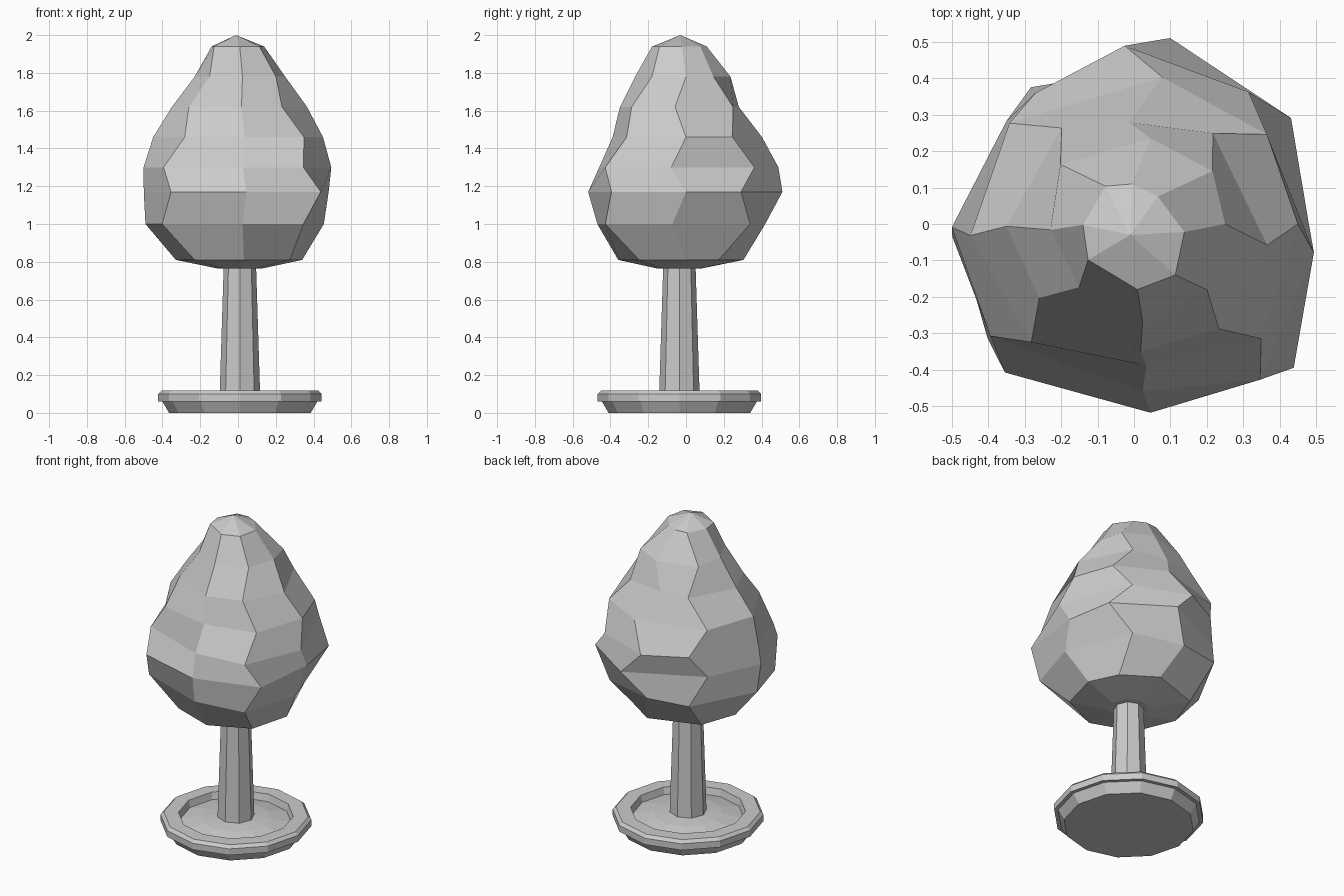
import bpy
import bmesh
from math import cos, sin, radians

cube = bpy.data.objects.get("Cube")
if cube:
    bpy.data.objects.remove(cube, do_unlink=True)

# Single plain grey
grey = bpy.data.materials.new("plain_grey")
grey.use_nodes = True
COLOUR = (0.6, 0.6, 0.6, 1)
grey.diffuse_color = COLOUR
grey.node_tree.nodes["Principled BSDF"].inputs["Base Color"].default_value = COLOUR

AXIS = (0.01, -0.035)  # shared axis of trunk and dish


def ring(radii, angles, z, centre=AXIS):
    """Points of one closed ring around an upright axis."""
    return [(centre[0] + r * cos(radians(a)), centre[1] + r * sin(radians(a)), z)
            for r, a in zip(radii, angles)]


def regular(radius, z, sides):
    return ring([radius] * sides, [360 * i / sides for i in range(sides)], z)


def loft(name, rings, start=None, end=None):
    """Skin rings; close each end with a fan to a point, or a flat cap."""
    bm = bmesh.new()
    loops = [[bm.verts.new(p) for p in points] for points in rings]
    count = len(loops[0])
    for low, high in zip(loops, loops[1:]):
        for i in range(count):
            j = (i + 1) % count
            bm.faces.new((low[i], low[j], high[j], high[i]))
    for loop, tip in ((loops[0], start), (loops[-1], end)):
        if tip is None:
            bm.faces.new(loop)
        else:
            apex = bm.verts.new(tip)
            for i in range(count):
                bm.faces.new((loop[i], loop[(i + 1) % count], apex))
    bmesh.ops.recalc_face_normals(bm, faces=bm.faces)
    mesh = bpy.data.meshes.new(name)
    bm.to_mesh(mesh)
    bm.free()
    mesh.materials.append(grey)
    obj = bpy.data.objects.new(name, mesh)
    bpy.context.collection.objects.link(obj)
    return obj


# Crown: eight uneven ribs, whose directions alternate from ring to ring
EVEN = (0, 34, 79, 141, 184, 229, 275, 318)
ODD = (-9, 49, 93, 127, 181, 218, 273, 309)
crown_radii = {  # height: rib radii in hundredths, counterclockwise from +x
    0.81: (34, 31, 31, 32, 33, 35, 36, 37),
    1.00: (46, 45, 42, 47, 49, 51, 47, 55),
    1.17: (48, 52, 52, 45, 50, 54, 52, 59),
    1.30: (50, 48, 49, 45, 50, 50, 46, 55),
    1.46: (45, 44, 41, 44, 45, 43, 39, 47),
    1.62: (37, 33, 28, 33, 35, 33, 35, 37),
    1.78: (25, 26, 24, 26, 23, 23, 27, 27),
    1.94: (14, 10, 11, 13, 14, 16, 18, 18),
}
crown_rings = [regular(0.12, 0.765, 8)]
for i, (z, radii) in enumerate(crown_radii.items()):
    crown_rings.append(ring([r / 100 for r in radii], ODD if i % 2 else EVEN, z, (0, 0)))
loft("crown", crown_rings, end=(-0.01, -0.03, 2.0))

# Trunk: slightly tapered octagon
loft("trunk", [regular(0.108, 0.07, 8), regular(0.085, 0.8, 8)])

# Dish: foot, overhanging bevelled rim, hollow with a low mound of soil
dish_profile = [(0.375, 0), (0.41, 0.06), (0.433, 0.06), (0.433, 0.1),
                (0.415, 0.118), (0.33, 0.118), (0.32, 0.075)]
loft("dish", [regular(r, z, 12) for r, z in dish_profile],
     end=(*AXIS, 0.075))
loft("soil", [regular(0.322, 0.074, 12), regular(0.2, 0.1, 12)],
     end=(*AXIS, 0.12))
